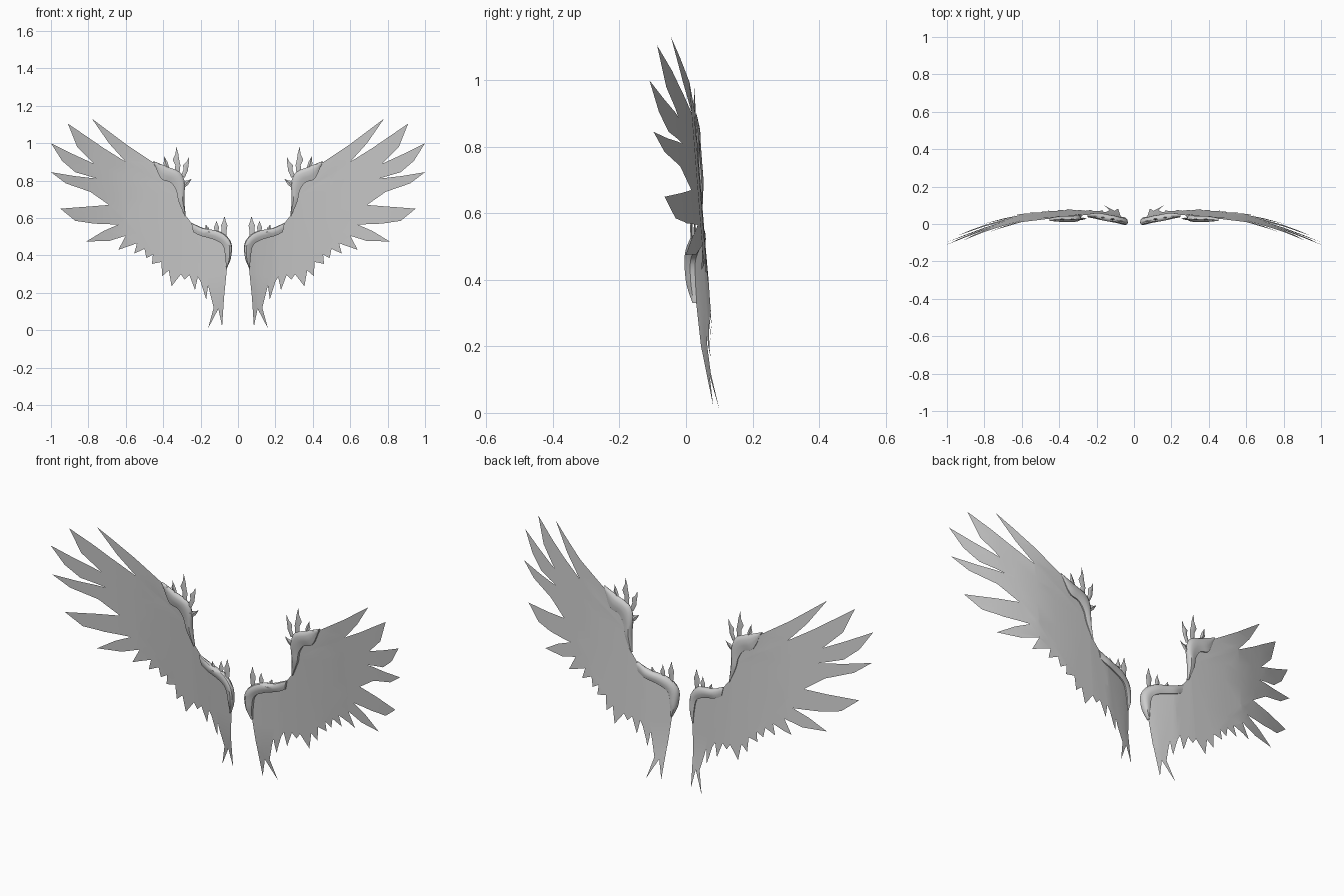
import bpy, bmesh, math
from mathutils import Vector

if "Cube" in bpy.data.objects:
    bpy.data.objects.remove(bpy.data.objects["Cube"])

grey = bpy.data.materials.new("plain grey")
grey.diffuse_color = (0.6, 0.6, 0.6, 1)
grey.use_nodes = True
grey.node_tree.nodes["Principled BSDF"].inputs["Base Color"].default_value = grey.diffuse_color

# Fore-and-aft curve of the wing along its span
BEND = [(0.03, 0.008), (0.1, 0.03), (0.2, 0.05), (0.3, 0.057), (0.45, 0.06),
        (0.6, 0.05), (0.7, 0.027), (0.8, 0.0), (0.9, -0.035), (1.0, -0.07)]


def depth(x, z):
    y = BEND[0][1] if x < BEND[0][0] else BEND[-1][1]
    for (x0, y0), (x1, y1) in zip(BEND, BEND[1:]):
        if x0 <= x <= x1:
            y = y0 + (y1 - y0) * (x - x0) / (x1 - x0)
    return y - 0.08 * (z - 0.5) + 0.1 * max(0, 0.2 - z)


def finish(bm, name, mirror_x, angle=40):
    """Make an object, flipping it to the other side when needed."""
    if mirror_x:
        for v in bm.verts:
            v.co.x *= -1
        bmesh.ops.reverse_faces(bm, faces=bm.faces[:])
    me = bpy.data.meshes.new(name)
    bm.to_mesh(me)
    bm.free()
    me.materials.append(grey)
    ob = bpy.data.objects.new(name, me)
    bpy.context.collection.objects.link(ob)
    bpy.ops.object.select_all(action='DESELECT')
    ob.select_set(True)
    bpy.context.view_layer.objects.active = ob
    bpy.ops.object.shade_smooth_by_angle(angle=math.radians(angle))


def sheet(outline, step):
    """Flat outline, sliced into a grid and bent to the wing curve."""
    bm = bmesh.new()
    face = bm.faces.new([bm.verts.new((x, 0, z)) for x, z in outline])
    face.normal_update()
    bmesh.ops.triangulate(bm, faces=[face], ngon_method='EAR_CLIP')
    for axis in (0, 2):
        for i in range(1, int(1.2 / step)):
            co, no = Vector((0, 0, 0)), Vector((0, 0, 0))
            co[axis], no[axis] = i * step, 1
            bmesh.ops.bisect_plane(bm, geom=bm.verts[:] + bm.edges[:] + bm.faces[:],
                                   dist=1e-5, plane_co=co, plane_no=no)
    for v in bm.verts:
        v.co.y = depth(v.co.x, v.co.z)
    bmesh.ops.recalc_face_normals(bm, faces=bm.faces[:])
    if sum(f.normal.y * f.calc_area() for f in bm.faces) > 0:
        bmesh.ops.reverse_faces(bm, faces=bm.faces[:])
    return bm


def smooth_line(pts, n):
    """Catmull-Rom resampling of a short polyline."""
    p = [Vector(q) for q in pts]
    p = [2 * p[0] - p[1]] + p + [2 * p[-1] - p[-2]]
    out = []
    for i in range(n + 1):
        u = i / n * (len(p) - 3)
        k = min(int(u), len(p) - 4)
        t = u - k
        a, b, c, d = p[k:k + 4]
        out.append(0.5 * (2 * b + (c - a) * t + (2 * a - 5 * b + 4 * c - d) * t * t
                          + (3 * b - a - 3 * c + d) * t ** 3))
    return out


def guard(outer, inner, thick):
    """Rounded shell over the leading edge, wrapping front and back."""
    bm = bmesh.new()
    section = [(0, 0), (0.08, 0.6), (0.3, 1), (0.65, 0.95), (1, 0.6)]
    section += [(t, -h) for t, h in reversed(section[1:])]
    n = 22
    rings = []
    for i, (o, k) in enumerate(zip(smooth_line(outer, n), smooth_line(inner, n))):
        w = thick * (0.45 + 0.55 * min(1, math.sin(math.pi * i / n) * 1.6))
        ring = []
        for t, h in section:
            q = o.lerp(k, t)
            ring.append(bm.verts.new((q.x, depth(q.x, q.y) - 0.004 - h * w, q.y)))
        rings.append(ring)
    m = len(section)
    for r, s in zip(rings, rings[1:]):
        for j in range(m):
            bm.faces.new((r[j], r[(j + 1) % m], s[(j + 1) % m], s[j]))
    bm.faces.new(rings[0])
    bm.faces.new(rings[-1])
    bmesh.ops.recalc_face_normals(bm, faces=bm.faces[:])
    return bm


def spike(base, tip, width, wave):
    """Flame-shaped thin spike with a lens cross-section."""
    bm = bmesh.new()
    b, t = Vector(base), Vector(tip)
    side = Vector((-(t - b).y, (t - b).x)).normalized()
    y = depth(*base) - 0.006
    rings = []
    for u, w, s in ((0, 0.7, 0), (0.35, 0.8, 0.5), (0.55, 1, -0.4), (0.75, 0.45, 0.2), (1, 0.02, 0)):
        c = b.lerp(t, u) + side * s * wave
        h, d = side * w * width / 2, 0.004 * w
        rings.append([bm.verts.new(co) for co in (
            (c.x + h.x, y, c.y + h.y), (c.x, y - d, c.y),
            (c.x - h.x, y, c.y - h.y), (c.x, y + d, c.y))])
    for r, s in zip(rings, rings[1:]):
        for j in range(4):
            bm.faces.new((r[j], r[(j + 1) % 4], s[(j + 1) % 4], s[j]))
    bm.faces.new(rings[0])
    bm.faces.new(rings[-1])
    bmesh.ops.recalc_face_normals(bm, faces=bm.faces[:])
    return bm


# Leading edge, from the inner tail tip up to the first long feather
LEADING = [(0.085, 0.02), (0.075, 0.17), (0.06, 0.32), (0.048, 0.4), (0.05, 0.48), (0.11, 0.515),
           (0.2, 0.54), (0.25, 0.575), (0.285, 0.62), (0.3, 0.7), (0.3, 0.8), (0.36, 0.855),
           (0.45, 0.895), (0.6, 0.995)]
# Long flight feathers: tips, lower edges and the notches between
FLIGHT = [(0.78, 1.13), (0.69, 1.0), (0.6, 0.9), (0.72, 0.975), (0.91, 1.105), (0.86, 0.98),
          (0.77, 0.89), (0.89, 0.945), (1.0, 1.0), (0.94, 0.905), (0.87, 0.845), (0.75, 0.81),
          (0.88, 0.825), (1.0, 0.845), (0.92, 0.785), (0.79, 0.74), (0.69, 0.67), (0.79, 0.662),
          (0.95, 0.65), (0.87, 0.585), (0.77, 0.57), (0.64, 0.565), (0.72, 0.53), (0.81, 0.475),
          (0.69, 0.477), (0.6, 0.505)]
# Short trailing feathers and the tail
TRAILING = [(0.64, 0.43), (0.54, 0.465), (0.555, 0.41), (0.5, 0.435), (0.49, 0.385), (0.455, 0.405),
            (0.46, 0.355), (0.41, 0.365), (0.405, 0.29), (0.37, 0.32), (0.355, 0.235), (0.305, 0.3),
            (0.285, 0.27), (0.26, 0.295), (0.23, 0.215), (0.215, 0.285), (0.2, 0.26),
            (0.17, 0.165), (0.16, 0.24), (0.13, 0.12), (0.16, 0.01), (0.105, 0.115)]

SPIKES = [  # base, tip, width, wave
    ((0.325, 0.83), (0.33, 0.98), 0.034, 0.01), ((0.295, 0.82), (0.262, 0.925), 0.03, 0.008),
    ((0.375, 0.85), (0.395, 0.93), 0.024, 0.004), ((0.3, 0.765), (0.248, 0.81), 0.024, 0.004),
    ((0.075, 0.5), (0.072, 0.61), 0.034, 0), ((0.115, 0.51), (0.115, 0.585), 0.028, 0),
    ((0.16, 0.52), (0.172, 0.565), 0.022, 0), ((0.2, 0.53), (0.215, 0.56), 0.02, 0)]

for label, flip in (("right", False), ("left", True)):
    finish(sheet(LEADING + FLIGHT + TRAILING, 0.1), f"{label}_wing_feathers", flip)
    finish(guard([(0.06, 0.33), (0.037, 0.39), (0.037, 0.47), (0.09, 0.525), (0.18, 0.545), (0.25, 0.575)],
                 [(0.064, 0.33), (0.068, 0.39), (0.082, 0.455), (0.13, 0.485), (0.2, 0.505), (0.24, 0.525)],
                 0.018), f"{label}_lower_guard", flip)
    finish(guard([(0.28, 0.615), (0.287, 0.7), (0.285, 0.79), (0.31, 0.845), (0.38, 0.875), (0.453, 0.905)],
                 [(0.284, 0.61), (0.318, 0.69), (0.33, 0.745), (0.36, 0.79), (0.41, 0.81), (0.449, 0.89)],
                 0.016), f"{label}_upper_guard", flip)
    for i, s in enumerate(SPIKES):
        finish(spike(*s), f"{label}_spike_{i + 1}", flip, 30)
